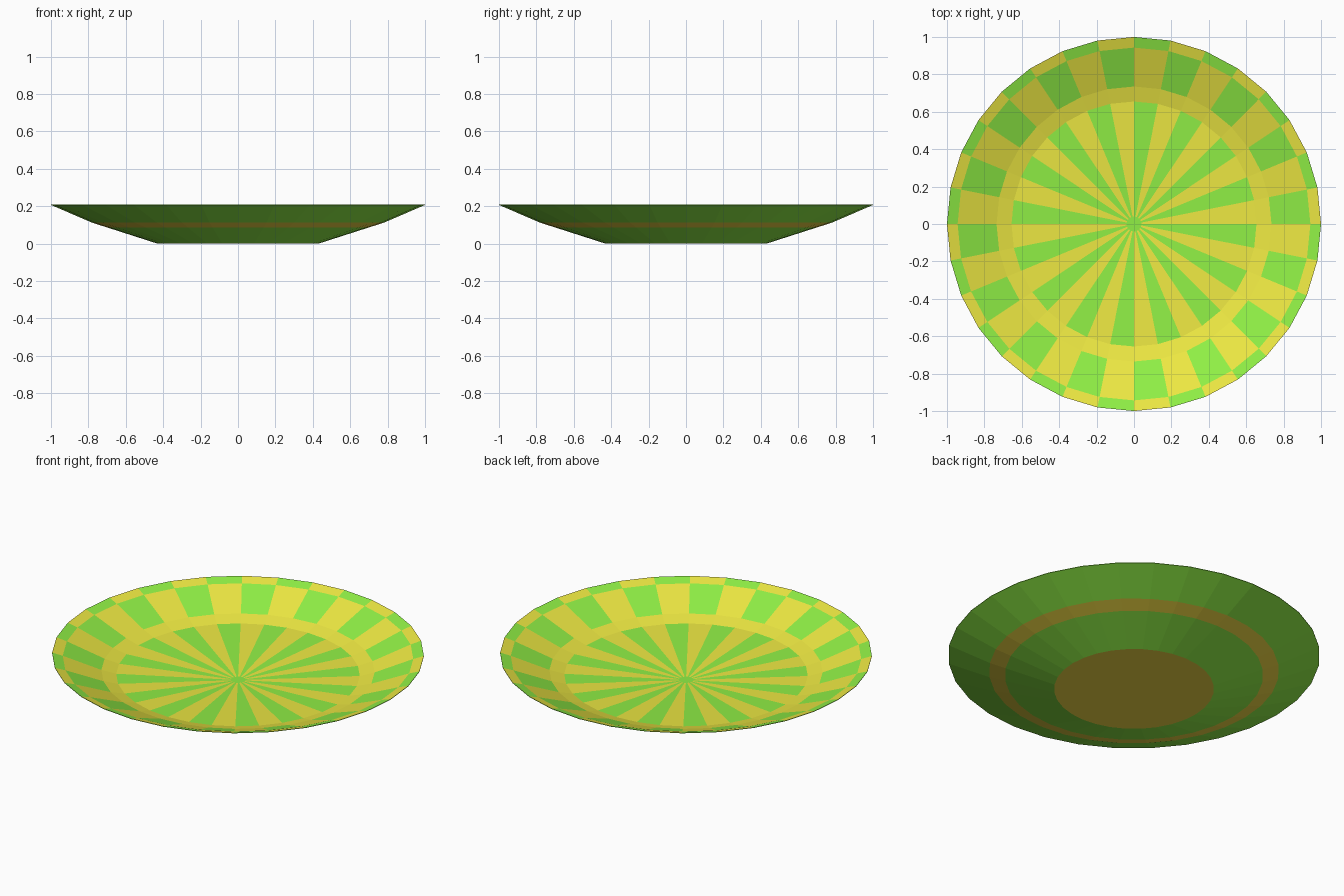
import bpy, bmesh, math

if "Cube" in bpy.data.objects:
    bpy.data.objects.remove(bpy.data.objects["Cube"])

SIDES = 32
GREEN, YELLOW, OCHRE = 0, 1, 2


def material(name, rgb):
    m = bpy.data.materials.new(name)
    m.diffuse_color = (*rgb, 1)
    m.use_nodes = True
    m.node_tree.nodes["Principled BSDF"].inputs["Base Color"].default_value = m.diffuse_color
    return m


mesh = bpy.data.meshes.new("plate")
for name, rgb in (("green", (0.28, 0.87, 0.06)),
                  ("yellow", (0.85, 0.81, 0.055)),
                  ("ochre", (0.85, 0.68, 0.055))):
    mesh.materials.append(material(name, rgb))

# Profile from underside centre, round the rim, to the middle of the dish:
# radius, height, colours of even / odd sectors of the band ending here
profile = [
    (0.43, 0.0, None),
    (0.695, 0.085, (GREEN, GREEN)),      # lower wall
    (0.78, 0.112, (OCHRE, OCHRE)),       # ring under the plate
    (1.0, 0.207, (GREEN, GREEN)),        # upper outer wall
    (1.0, 0.21, (GREEN, GREEN)),         # thin lip
    (0.943, 0.192, (YELLOW, GREEN)),     # rim checks
    (0.735, 0.11, (GREEN, YELLOW)),      # wall checks
    (0.655, 0.088, (YELLOW, YELLOW)),    # plain ring
    (0.04, 0.059, (YELLOW, GREEN)),      # dish rays
]

bm = bmesh.new()
rings = []
for r, z, _ in profile:
    rings.append([bm.verts.new((r * math.cos(2 * math.pi * k / SIDES),
                                r * math.sin(2 * math.pi * k / SIDES), z))
                  for k in range(SIDES)])

# Bands between neighbouring rings
for i in range(1, len(profile)):
    a, b, colours = rings[i - 1], rings[i], profile[i][2]
    for k in range(SIDES):
        n = (k + 1) % SIDES
        bm.faces.new((a[k], a[n], b[n], b[k])).material_index = colours[k % 2]

# Foot disc and centre spot
bm.faces.new(rings[0][::-1]).material_index = OCHRE
bm.faces.new(rings[-1]).material_index = GREEN

bm.to_mesh(mesh)
bm.free()
plate = bpy.data.objects.new("plate", mesh)
bpy.context.collection.objects.link(plate)
